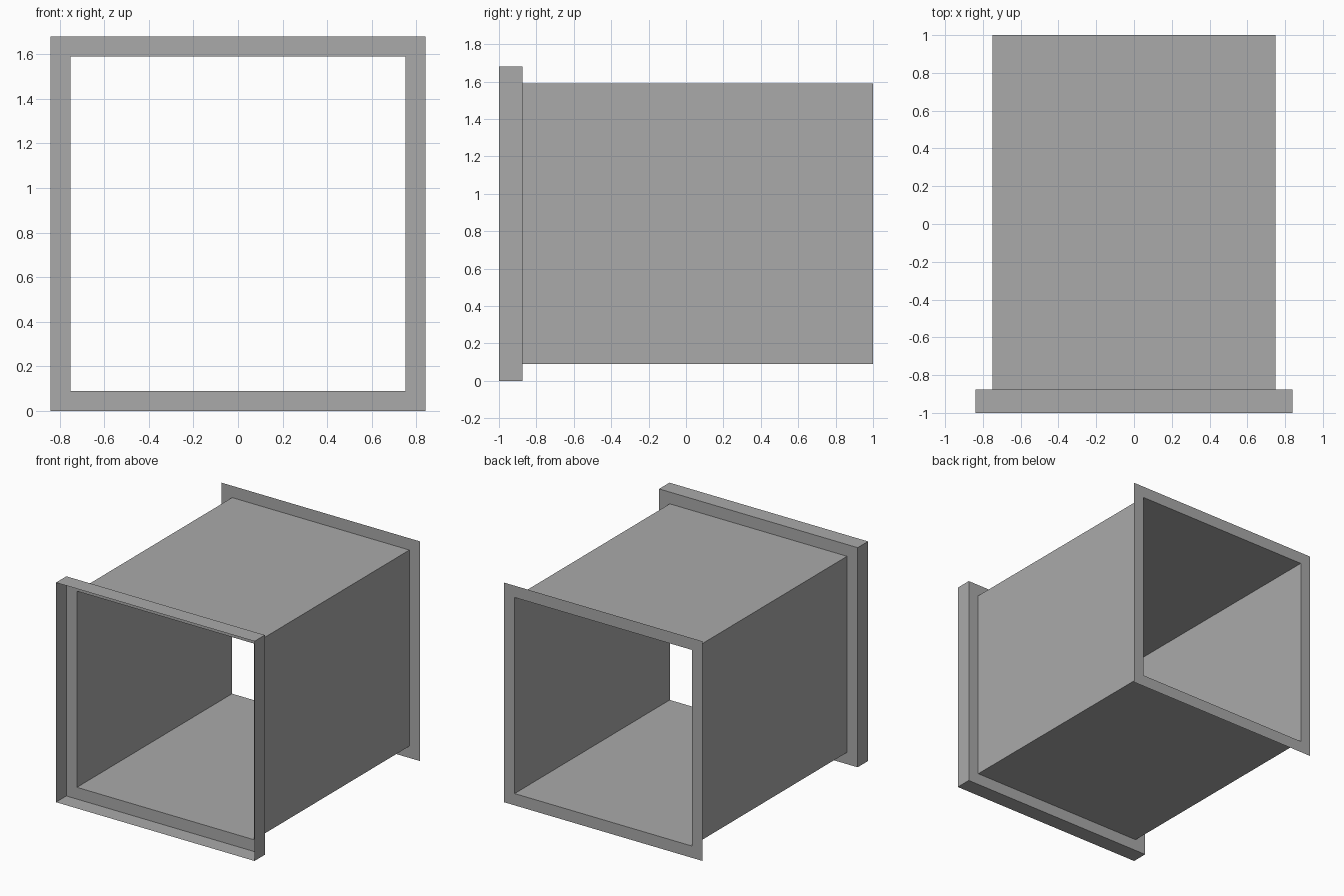
import bpy, bmesh

if "Cube" in bpy.data.objects:
    bpy.data.objects.remove(bpy.data.objects["Cube"])

MID_Z = 0.84      # height of the duct axis
OUTER = 0.84      # half size of the flanges
INNER = 0.75      # half size of the duct
FRONT, STEP, BACK = -1.0, -0.875, 1.0

# Dark grey sheet metal
metal = bpy.data.materials.new("dark_grey")
metal.diffuse_color = (0.4, 0.4, 0.4, 1.0)
metal.use_nodes = True
metal.node_tree.nodes["Principled BSDF"].inputs["Base Color"].default_value = metal.diffuse_color


def square_band(name, start, end):
    """Sheet between two square rings, each given as (half size, y)."""
    bm = bmesh.new()
    rings = [[bm.verts.new((sx * r, y, MID_Z + sz * r))
              for sx, sz in ((-1, -1), (1, -1), (1, 1), (-1, 1))]
             for r, y in (start, end)]
    a, b = rings
    for i in range(4):
        j = (i + 1) % 4
        bm.faces.new((a[j], a[i], b[i], b[j]))
    mesh = bpy.data.meshes.new(name)
    bm.to_mesh(mesh)
    bm.free()
    mesh.materials.append(metal)
    obj = bpy.data.objects.new(name, mesh)
    bpy.context.collection.objects.link(obj)
    return obj


# Open rim projecting forward around the front flange
square_band("front_rim", (OUTER, FRONT), (OUTER, STEP))
# Recessed frame between rim and duct
square_band("front_flange", (OUTER, STEP), (INNER, STEP))
# Thin-walled square duct, open at both ends
square_band("duct_body", (INNER, STEP), (INNER, BACK))
# Flat frame at the rear opening
square_band("rear_flange", (INNER, BACK), (OUTER, BACK))
